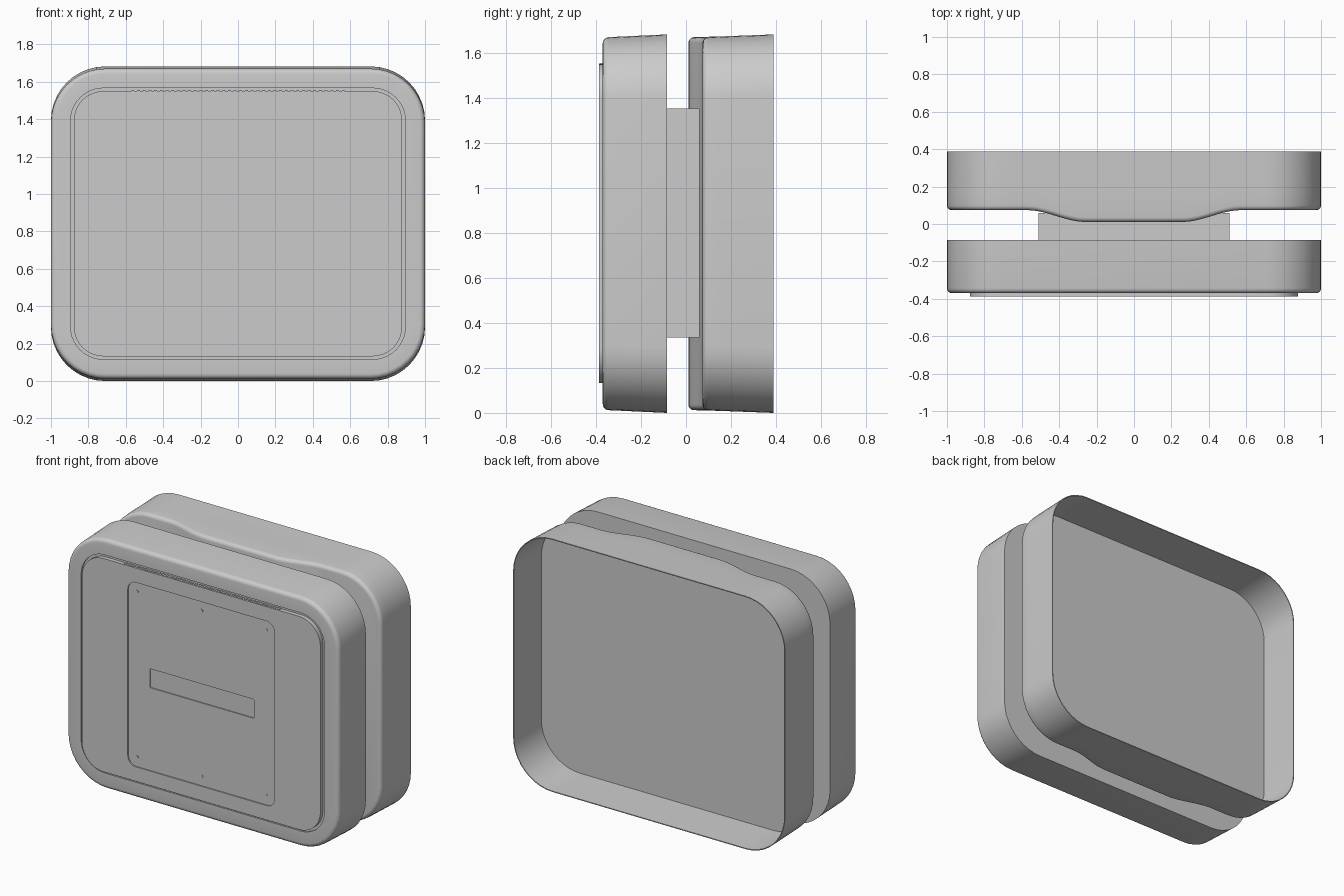
import bpy, bmesh
from math import sin, cos, pi, radians

if "Cube" in bpy.data.objects:
    bpy.data.objects.remove(bpy.data.objects["Cube"])

ZC = 0.841          # height of the centre line
BULGE = 0.063       # how far the rear housing swells forward


def bulge(x):
    t = min(max((0.57 - abs(x)) / (0.57 - 0.26), 0), 1)
    return -BULGE * t * t * (3 - 2 * t)


def upper_half(hx, hz, r, spans, n=10):
    """Upper half of a rounded rectangle, right to left."""
    right = [(hx - r + r * cos(a), hz - r + r * sin(a))
             for a in (pi / 2 * i / n for i in range(n + 1))]
    mid = [((hx - r) * (1 - 2 * i / spans), hz) for i in range(1, spans)]
    return right + mid + [(-x, z) for x, z in reversed(right)]


def loft(name, rings, spans=1):
    """Skin rings of (half width, half height, radius, y, bulge amount), capped at both ends."""
    bm = bmesh.new()
    loops = []
    for hx, hz, r, y, w in rings:
        up = upper_half(hx, hz, r, spans)
        pts = up + [(x, -z) for x, z in reversed(up)]
        loops.append([bm.verts.new((x, y + w * bulge(x), ZC + z)) for x, z in pts])
    n = len(loops[0])
    for a, b in zip(loops, loops[1:]):
        for i in range(n):
            j = (i + 1) % n
            bm.faces.new((a[i], a[j], b[j], b[i]))
    for lp in (loops[0], loops[-1]):
        for i in range(n // 2 - 1):
            bm.faces.new((lp[i], lp[i + 1], lp[n - 2 - i], lp[n - 1 - i]))
    bmesh.ops.recalc_face_normals(bm, faces=bm.faces[:])
    return finish(name, bm)


def finish(name, bm):
    me = bpy.data.meshes.new(name)
    bm.to_mesh(me)
    bm.free()
    ob = bpy.data.objects.new(name, me)
    bpy.context.collection.objects.link(ob)
    bpy.ops.object.select_all(action='DESELECT')
    ob.select_set(True)
    bpy.context.view_layer.objects.active = ob
    bpy.ops.object.shade_smooth_by_angle(angle=radians(30))
    return ob


def box(name, lo, hi):
    bm = bmesh.new()
    bmesh.ops.create_cube(bm, size=1)
    for v in bm.verts:
        v.co = [(a + b) / 2 + c * (b - a) for a, b, c in zip(lo, hi, v.co)]
    return finish(name, bm)


def rounded_edge(y, e, w):
    """Quarter-round rings leading into a front face at y."""
    out = []
    for i in range(6):
        a = pi / 2 * i / 5
        d = e * (1 - cos(a))
        out.append((1 - d, 0.829 - d, 0.29 - d, y + e * (1 - sin(a)), w))
    return out


# Front housing: draughted wall, groove, raised panel, sunken plate and slot
loft("front_housing",
     [(1, 0.841, 0.29, -0.085, 0)] + rounded_edge(-0.37, 0.027, 0) + [
         (0.895, 0.725, 0.175, -0.37, 0),
         (0.895, 0.725, 0.175, -0.36, 0),
         (0.877, 0.709, 0.157, -0.36, 0),
         (0.877, 0.709, 0.157, -0.387, 0),
         (0.54, 0.613, 0.06, -0.387, 0),
         (0.54, 0.613, 0.06, -0.379, 0),
         (0.383, 0.063, 0.008, -0.379, 0),
         (0.383, 0.063, 0.008, -0.372, 0)])

# Rear housing: hollow from behind, bulging towards the front
loft("rear_housing",
     [(0.994, 0.826, 0.284, 0.1, 0),
      (0.994, 0.835, 0.284, 0.388, 0),
      (1, 0.841, 0.29, 0.388, 0),
      (1, 0.832, 0.29, 0.15, 0)] + rounded_edge(0.074, 0.025, 1), spans=48)

# Block joining the two housings
box("joining_block", (-0.51, -0.09, 0.335), (0.51, 0.06, 1.352))

# Screws on the plate
bm = bmesh.new()
for x in (-0.475, 0, 0.475):
    for z in (0.292, 1.393):
        made = bmesh.ops.create_cone(bm, cap_ends=True, segments=16,
                                     radius1=0.009, radius2=0.009, depth=0.008)["verts"]
        for v in made:
            v.co = (x + v.co.x, -0.379 + v.co.z, z + v.co.y)
bmesh.ops.recalc_face_normals(bm, faces=bm.faces[:])
finish("plate_screws", bm)

# Row of small vent ribs along the panel's top edge
rib = box("vent_ribs", (-0.57, -0.384, 1.545), (-0.555, -0.364, 1.555))
arr = rib.modifiers.new("row", 'ARRAY')
arr.count = 38
arr.use_relative_offset = False
arr.use_constant_offset = True
arr.constant_offset_displace = (0.0304, 0, 0)
